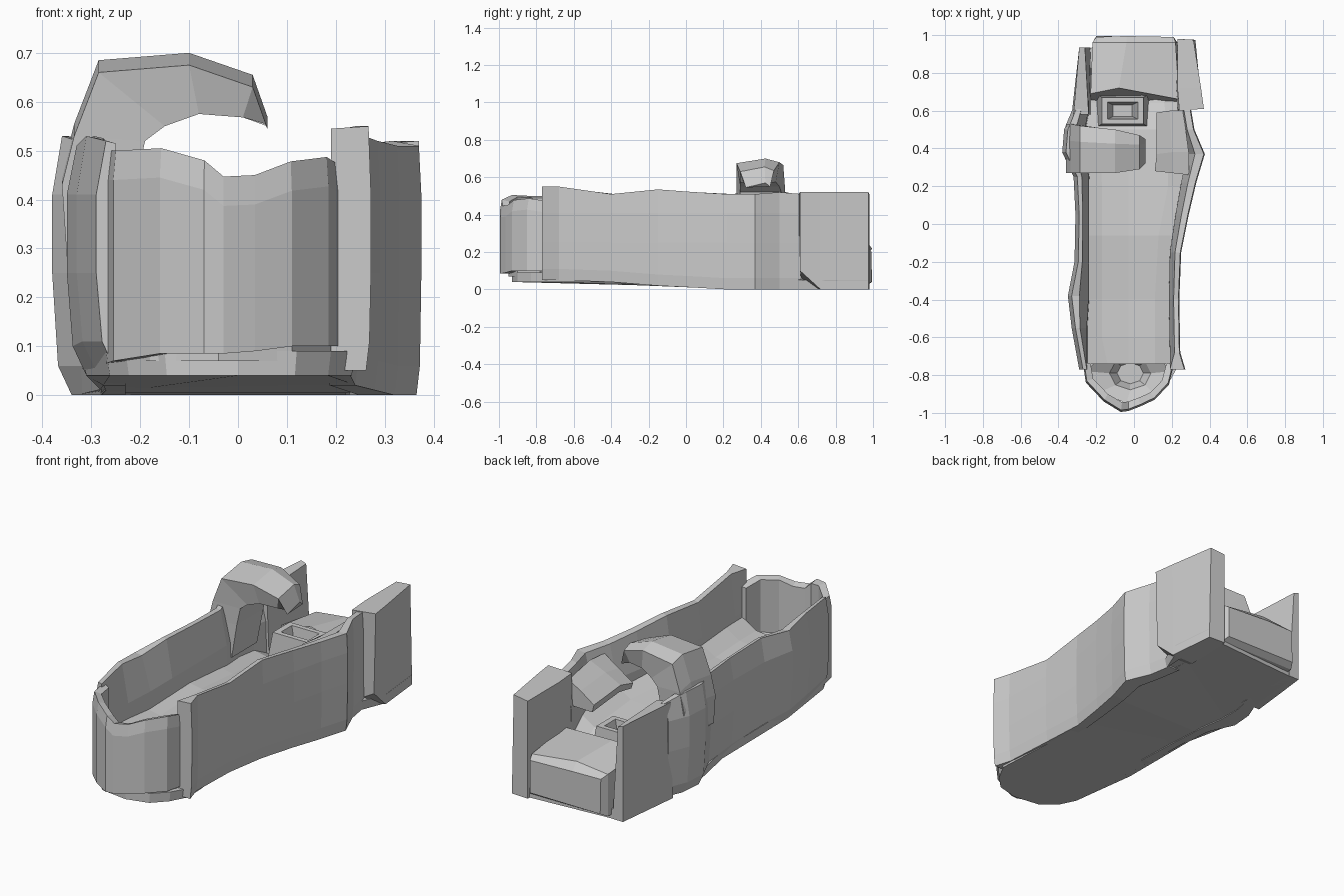
import bpy, bmesh, math


def loft(name, rings):
    """Skin closed rings of equal point count into a flat-shaded solid."""
    bm = bmesh.new()
    rows = [[bm.verts.new(p) for p in r] for r in rings]
    n = len(rows[0])
    for a, b in zip(rows, rows[1:]):
        for i in range(n):
            j = (i + 1) % n
            bm.faces.new((a[i], a[j], b[j], b[i]))
    bm.faces.new(rows[0])
    bm.faces.new(rows[-1])
    bmesh.ops.recalc_face_normals(bm, faces=bm.faces)
    me = bpy.data.meshes.new(name)
    bm.to_mesh(me)
    bm.free()
    ob = bpy.data.objects.new(name, me)
    bpy.context.collection.objects.link(ob)
    return ob


def wall(name, rows, bulge):
    """Side wall, thin at the rim; each row is y, outer x, inner x, bottom z, top z."""
    rings = []
    for y, o, i, b, t in rows:
        d = math.copysign(bulge, o)
        rim = i if y < -.7 else i + (o - i) * .45
        rings.append([(o - 2 * d, y, b), (o - d * .6, y, b + .06), (o, y, .25),
                      (o, y, .41), (o - d, y, t), (rim, y, t - .005),
                      (i, y, .33), (i - d * .5, y, b)])
    return loft(name, rings)


# Long side walls
wall("right_wall", [
    (-.77, .272, .19, .05, .55), (-.68, .245, .19, .05, .55),
    (-.40, .24, .185, .04, .51), (-.15, .25, .19, .02, .535),
    (.05, .29, .22, .01, .52), (.22, .33, .25, 0, .51),
    (.37, .375, .28, 0, .51), (.50, .32, .25, 0, .52),
    (.62, .30, .23, 0, .51)], .005)
wall("left_wall", [
    (-.77, -.29, -.25, .05, .52), (-.55, -.33, -.25, .05, .53),
    (-.38, -.35, -.24, .04, .51), (-.20, -.315, -.24, .02, .53),
    (.05, -.31, -.24, .01, .52), (.25, -.32, -.24, 0, .51),
    (.38, -.38, -.26, 0, .53), (.50, -.37, -.26, 0, .53),
    (.61, -.325, -.24, 0, .50)], .02)

# Upright panels at the rear
loft("right_rear_panel", [
    [(.36, .61, .10), (.37, .61, .52), (.24, .60, .51), (.22, .62, .02)],
    [(.35, .72, 0), (.355, .72, .52), (.23, .72, .51), (.22, .72, 0)],
    [(.325, .975, 0), (.315, .975, .52), (.23, .98, .51), (.23, .98, 0)]])
loft("left_rear_panel", [
    [(-.33, .58, 0), (-.32, .58, .50), (-.24, .58, .49), (-.22, .58, 0)],
    [(-.29, .935, 0), (-.29, .935, .50), (-.26, .935, .49), (-.23, .935, 0)]])

# Floor between the walls, rising slightly to the right
floor = []
for y, l, r, b, z in [(-.74, -.25, .20, .05, .24), (-.60, -.28, .20, .05, .24),
                      (-.40, -.28, .20, .04, .23), (-.06, -.28, .22, .02, .24),
                      (.20, -.28, .27, .005, .22), (.50, -.29, .27, .005, .19),
                      (.64, -.26, .25, .005, .12), (.72, -.25, .25, .005, .10)]:
    floor.append([(l, y, b), (r, y, b), (r, y, z + .07), (r - .09, y, z + .015),
                  (-.03, y, z), (l + .11, y, z), (l, y, z + .02)])
loft("floor", floor)

# Thin sole under everything
sole = [(-.23, -.84), (-.15, -.91), (0, -.93), (.12, -.90), (.19, -.83), (.24, -.74),
        (.22, -.4), (.24, -.1), (.32, .3), (.30, .6), (.35, .72), (.325, .97),
        (-.27, .93), (-.30, .6), (-.34, .4), (-.29, .1), (-.32, -.4), (-.27, -.76)]
drop = lambda y: .04 * min(1, max(0, (.3 - y) / .7))
loft("sole", [[(x * .97, y, drop(y)) for x, y in sole],
              [(x, y, drop(y) + .05) for x, y in sole]])

# Curved front wall: plan point, bottom, top
front = [(-.27, -.74, .065, .50), (-.255, -.84, .07, .50), (-.16, -.94, .085, .505),
         (-.07, -.995, .085, .48), (-.03, -.99, .085, .447), (.035, -.965, .09, .45),
         (.11, -.93, .10, .478), (.185, -.85, .10, .487), (.212, -.74, .10, .47)]
inner = [(-.03 + (x + .03) * .83, -.74 + (y + .74) * .8) for x, y, b, t in front]
loft("front_wall", [[(x, y, b), (x, y, t - .06), (x * .98, y + .01, t),
                     (u, v, t - .01), (u, v, b)]
                    for (x, y, b, t), (u, v) in zip(front, inner)])

# Sunken front basin with an eight-sided pit
pit = lambda r, z: [(-.02 + r * math.cos(math.radians(180 + 45 * k)),
                     -.79 + r * .8 * math.sin(math.radians(180 + 45 * k)), z)
                    for k in range(8)]
rim = [(-.25, -.78, .21), (-.18, -.89, .20), (-.04, -.95, .20), (.11, -.90, .20),
       (.19, -.78, .21), (.13, -.70, .24), (-.02, -.69, .24), (-.18, -.70, .24)]
loft("front_basin", [[(x, y, .07) for x, y, z in rim], rim, pit(.11, .18),
                     pit(.07, .11)])

# Block closing the back, with a sloping top and slanted front face
loft("rear_block", [
    [(-.23, .63, .02), (.24, .62, .02), (.24, .66, .25), (-.08, .72, .29), (-.23, .69, .27)],
    [(-.22, .96, .02), (.23, .96, .02), (.22, .96, .23), (-.04, .96, .26), (-.22, .96, .24)],
    [(-.20, .995, .04), (.21, .99, .04), (.21, .99, .21), (-.04, .995, .22), (-.20, .99, .22)]])

# Small open-topped box ahead of the rear block
box = lambda x, y, z: [(-.06 - x, .60 - y, z), (-.06 + x, .60 - y, z),
                       (-.06 + x, .60 + y, z), (-.06 - x, .60 + y, z)]
loft("small_box", [box(.14, .09, .10), box(.11, .07, .31), (box(.08, .045, .31)),
                   box(.05, .03, .20)])

# Thin shelf sloping down from the right wall
loft("right_shelf", [
    [(.29, .26, .38), (.29, .26, .47), (.20, .27, .42), (.11, .28, .37), (.12, .28, .34)],
    [(.29, .38, .38), (.29, .38, .48), (.20, .38, .44), (.12, .37, .39), (.13, .37, .35)],
    [(.25, .60, .34), (.26, .60, .47), (.19, .60, .43), (.12, .59, .37), (.13, .59, .33)]])

# Overhanging hook rising from the left wall: x, z low/high, y near/far
hook = []
for xl, zl, xh, zh, y0, y1 in [(-.24, .25, -.35, .30, .27, .52),
                               (-.21, .43, -.36, .45, .27, .53),
                               (-.19, .52, -.335, .55, .27, .53),
                               (-.15, .55, -.285, .68, .27, .52),
                               (-.08, .575, -.10, .695, .27, .50),
                               (.01, .568, .03, .65, .29, .47),
                               (.055, .555, .06, .565, .32, .45)]:
    m = (y0 + y1) / 2
    hook.append([(xl, y0 + .02, zl), (xh, y0, zh - .02), (xh, m + .04, zh + .005),
                 (xh, y1, zh - .015), (xl, y1 - .02, zl)])
loft("left_hook", hook)
